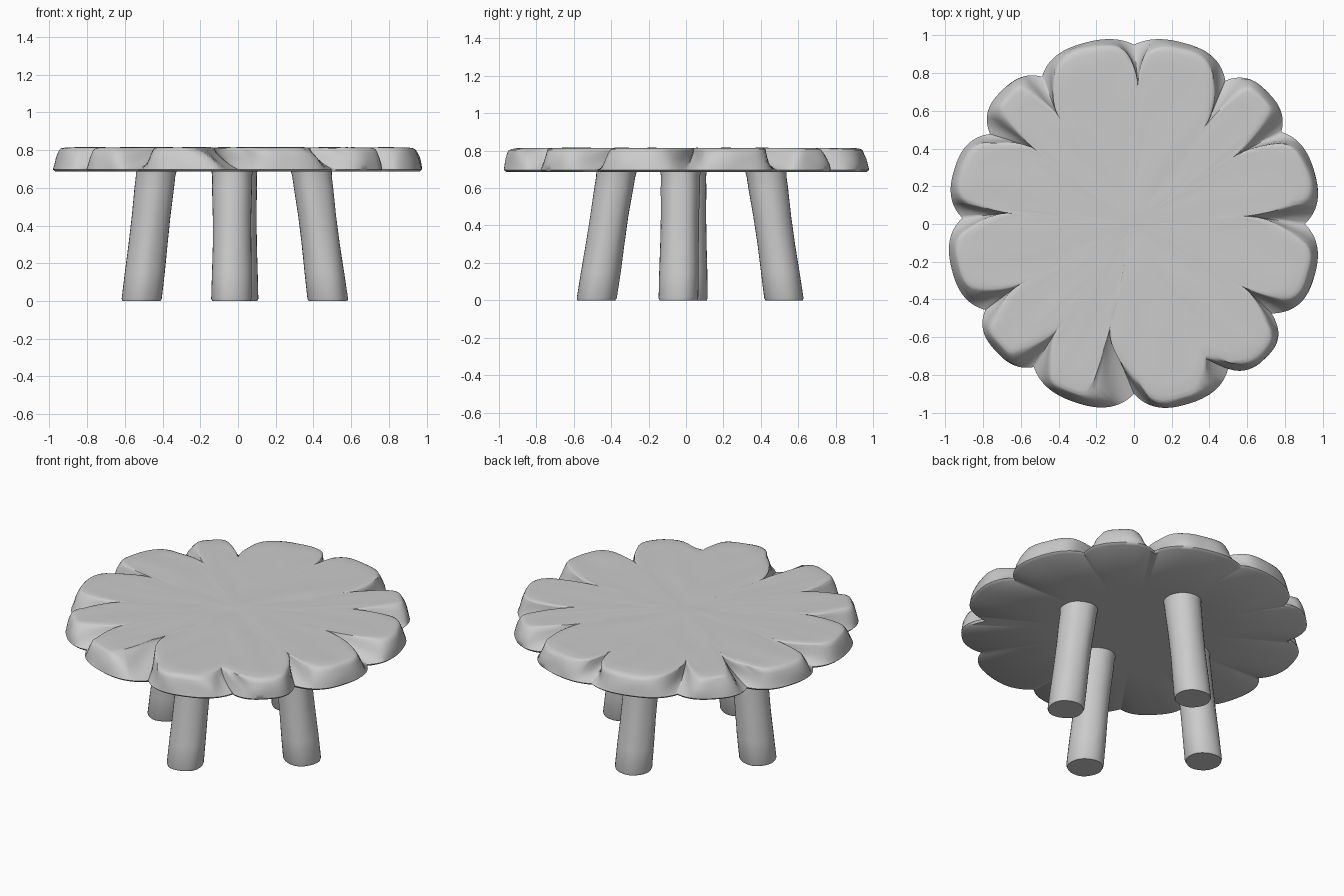
import bpy, math
from mathutils import Vector, noise

if "Cube" in bpy.data.objects:
    bpy.data.objects.remove(bpy.data.objects["Cube"])

# Gaps between petals: outer angle, outer radius, slit tip angle, tip radius,
# angles of the two top shoulders (counter-clockwise order, degrees)
GAPS = [
    (-150, .91, -152, .70, -157, -146), (-125, .925, -126, .71, -132, -120),
    (-90, .90, -103, .575, -104.5, -88), (-57, .915, -62, .81, -67, -59),
    (-33, .87, -30, .68, -36, -27), (0, .905, 4, .60, -5, 7),
    (32, .92, 34, .655, 29.5, 38.5), (57.5, .90, 54, .66, 51.5, 60.5),
    (90, .95, 88.5, .75, 86.8, 91), (122, .92, 125, .71, 120, 128.5),
    (148, .90, 143, .67, 140.5, 149), (178, .91, 175, .67, 173, 181)]
Z0, Z1 = .685, .813
SLIT, RIM = 7, 14


def polar(a, r, z):
    a = math.radians(a)
    return Vector((r * math.cos(a), r * math.sin(a), z))


def mix(a, b, t):
    return a + (b - a) * t


def make_mesh(name, rings, angle):
    """Skin a list of equal-length closed rings and cap both ends."""
    n = len(rings[0])
    verts = [v for ring in rings for v in ring]
    faces = [(k * n + i, k * n + (i + 1) % n, (k + 1) * n + (i + 1) % n, (k + 1) * n + i)
             for k in range(len(rings) - 1) for i in range(n)]
    faces.append(tuple(reversed(range(n))))
    faces.append(tuple(range((len(rings) - 1) * n, len(rings) * n)))
    me = bpy.data.meshes.new(name)
    me.from_pydata(verts, [], faces)
    ob = bpy.data.objects.new(name, me)
    bpy.context.collection.objects.link(ob)
    bpy.ops.object.select_all(action='DESELECT')
    ob.select_set(True)
    bpy.context.view_layer.objects.active = ob
    bpy.ops.object.shade_smooth_by_angle(angle=math.radians(angle))
    return ob


# Petal outlines: scalloped lower edge and slit upper edge, sampled together
low, top, slit = [], [], []
for k, g in enumerate(GAPS):
    h = GAPS[(k + 1) % 12]
    turn = 360 if k == 11 else 0
    oa, ob_, ta, tb = g[0], h[0] + turn, g[2], h[2] + turn
    sa, sb = g[5], h[4] + turn

    def lobe(a):
        u = max(-1, min(1, 2 * (a - oa) / (ob_ - oa) - 1))
        end = g[1] if u < 0 else h[1]
        return mix(.995, end, abs(u) ** 3)

    def rim(a):
        u = abs(2 * (a - sa) / (sb - sa) - 1)
        return lobe(a) - .04 - .045 * u ** 6

    wa, wb = mix(oa, ob_, .17), mix(oa, ob_, .83)
    for i in range(2 * SLIT + RIM):
        if i < SLIT:
            t = i / SLIT
            p, q, w = mix(oa, wa, t), (mix(ta, sa, t ** 1.4), mix(g[3], rim(sa), t)), 1 - t
        elif i <= SLIT + RIM:
            t = (i - SLIT) / RIM
            a = mix(sa, sb, t)
            p, q, w = mix(wa, wb, t), (a, rim(a)), 0
        else:
            t = (i - SLIT - RIM) / SLIT
            p, q, w = mix(wb, ob_, t), (mix(sb, tb, 1 - (1 - t) ** 1.4), mix(rim(sb), h[3], t)), t
        low.append(polar(p, lobe(p), Z0))
        top.append(polar(q[0], q[1], Z1))
        slit.append(w)

# Table top: underside, sloping worn sides, rounded rim, slightly rough top
rings = [[Vector((v.x * f, v.y * f, Z0)) for v in low] for f in (.02, .5, .985)]
for z, f, fs in ((.697, .0, .0), (.725, .12, .38), (.758, .32, .7), (.785, .6, .9), (.803, .85, .97)):
    ring = []
    for a, b, w in zip(low, top, slit):
        v = a.lerp(b, mix(f, fs, min(1, w * 1.6)))
        v.z = z
        d = .012 * noise.noise(v * 7) * (z > .7)
        ring.append(Vector((v.x * (1 + d), v.y * (1 + d), z)))
    rings.append(ring)
for f in (.995, .97, .9, .8, .65, .5, .35, .2, .1, .02):
    ring = []
    for v in top:
        x, y = v.x * f, v.y * f
        bump = .005 * noise.noise(Vector((x * 7, y * 7, 3))) * (f < .95)
        ring.append(Vector((x, y, Z1 + bump - (.004 if f > .98 else 0))))
    rings.append(ring)
make_mesh("flower_table_top", rings, 50)


# Splayed log legs
def leg(name, foot, head, seed):
    rings = []
    for z, s in ((0, .97), (.012, 1.02), (.15, 1.01), (.3, .98), (.45, .97), (.6, 1), (.66, 1.0), (.70, 1.05)):
        t = z / .70
        c = Vector(foot).lerp(Vector(head), t)
        ring = []
        for i in range(32):
            a = i * math.tau / 32
            d = Vector((math.cos(a), math.sin(a), 0))
            r = .105 * s * (1 + .05 * noise.noise(d * 1.3 + Vector((seed, 0, z * 2))))
            ring.append(Vector((c.x + r * d.x, c.y + r * d.y, z)))
        rings.append(ring)
    make_mesh(name, rings, 40)


leg("left_leg", (-.513, .01), (-.43, .0), 1)
leg("right_leg", (.478, -.04), (.388, -.03), 5)
leg("front_leg", (-.035, -.48), (-.03, -.37), 9)
leg("back_leg", (0, .525), (-.005, .425), 13)
